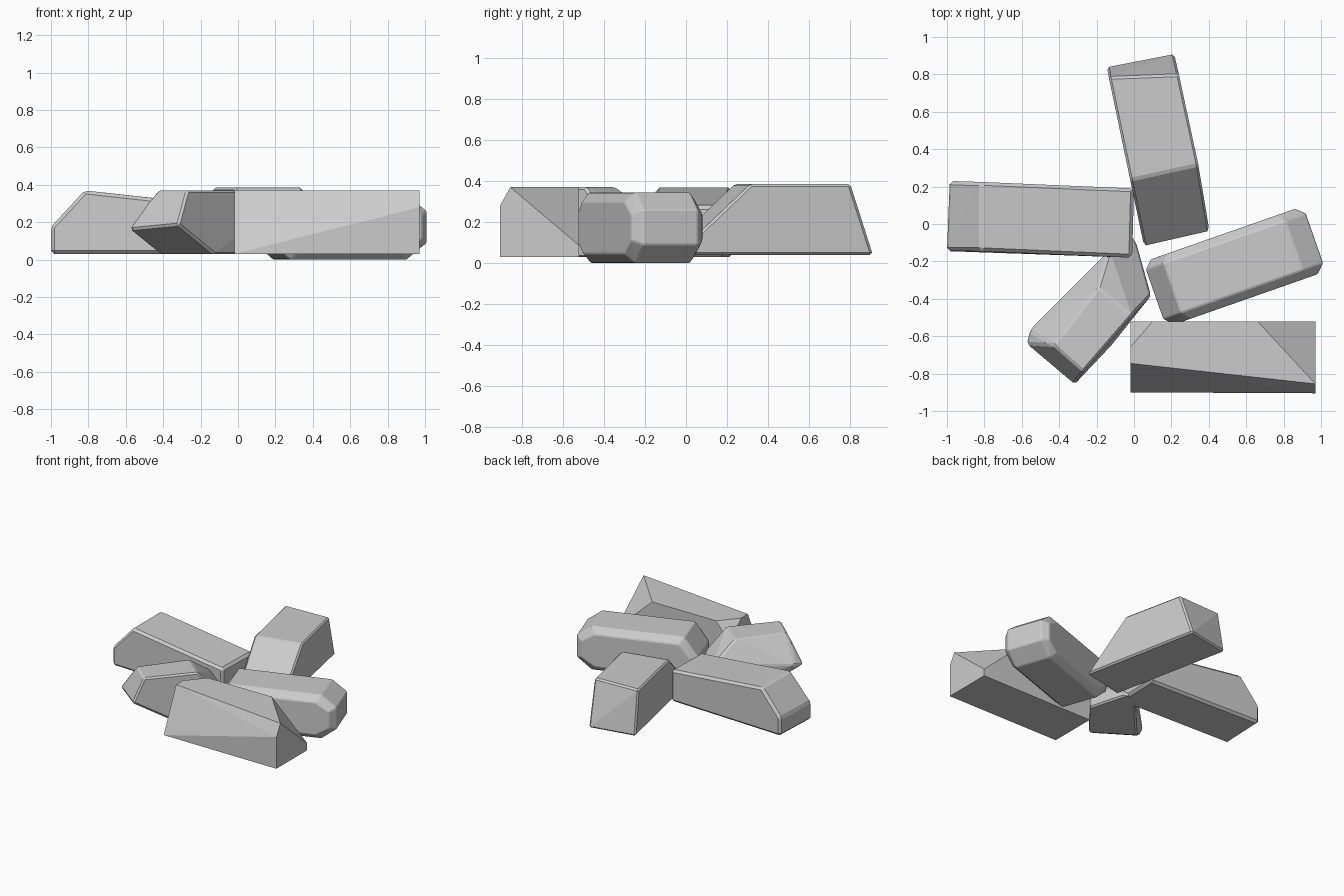
import bpy, bmesh
from math import radians
from mathutils import Matrix


def hull_rock(name, points, bevel=0.0, matrix=None):
    """Convex faceted stone from its corner points, edges lightly worn."""
    bm = bmesh.new()
    for p in points:
        bm.verts.new(p)
    res = bmesh.ops.convex_hull(bm, input=bm.verts[:])
    loose = [v for v in bm.verts if not v.link_faces]
    bmesh.ops.delete(bm, geom=loose, context='VERTS')
    bmesh.ops.dissolve_limit(bm, angle_limit=radians(3), verts=bm.verts[:], edges=bm.edges[:])
    bmesh.ops.recalc_face_normals(bm, faces=bm.faces[:])
    if matrix:
        bm.transform(matrix)
    me = bpy.data.meshes.new(name)
    bm.to_mesh(me)
    bm.free()
    ob = bpy.data.objects.new(name, me)
    bpy.context.collection.objects.link(ob)
    if bevel:
        mod = ob.modifiers.new("worn_edges", 'BEVEL')
        mod.width = bevel
        mod.segments = 1
        mod.limit_method = 'ANGLE'
        mod.angle_limit = radians(20)
    return ob


# Left stone: long block with a sloped outer end and falling top
hull_rock("left_stone", [
    (-1.0, -0.145, 0.03), (-1.0, -0.145, 0.175), (-0.82, -0.145, 0.37), (-0.01, -0.18, 0.28), (-0.01, -0.18, 0.03),
    (-0.985, 0.23, 0.03), (-0.985, 0.23, 0.175), (-0.82, 0.225, 0.37), (0.0, 0.19, 0.28), (0.0, 0.19, 0.03)], 0.018)

# Back stone: leaning outer end, long wedge toward the middle
hull_rock("back_stone", [
    (-0.145, 0.84, 0.04), (0.215, 0.91, 0.04), (0.405, -0.045, 0.04), (0.055, -0.125, 0.04),
    (-0.135, 0.785, 0.385), (0.24, 0.80, 0.385), (0.345, 0.315, 0.385), (-0.02, 0.235, 0.385)], 0.012)

# Right stone: eight-sided side profile with chamfered flanks
profile = [(-0.02, 0.11), (-0.02, 0.20), (0.08, 0.345), (0.77, 0.345),
           (0.885, 0.26), (0.885, 0.09), (0.77, 0.0), (0.11, 0.0)]
cu, cz, inset = 0.43, 0.17, 0.045
pts = []
for u, z in profile:
    pts += [(u, -0.53, z), (u, -0.25, z)]
    su = cu + (u - cu) * (1 - inset / 0.45)
    sz = cz + (z - cz) * (1 - inset / 0.17)
    pts += [(su, -0.578, sz), (su, -0.208, sz)]
hull_rock("right_stone", pts, 0.006, Matrix.Rotation(radians(19.3), 4, 'Z'))

# Front left stone: pointed outer end, sloped inner end
hull_rock("front_left_stone", [
    (-0.58, -0.64, 0.16), (-0.32, -0.86, 0.185), (-0.56, -0.57, 0.18),
    (-0.43, -0.65, 0.37), (-0.27, -0.79, 0.37), (-0.01, -0.49, 0.37), (-0.19, -0.34, 0.37),
    (-0.13, -0.14, 0.22), (0.0, -0.06, 0.03), (-0.13, -0.14, 0.03), (0.09, -0.385, 0.2), (0.09, -0.38, 0.03),
    (-0.42, -0.47, 0.03), (-0.13, -0.66, 0.03)], 0.012)

# Front stone: sharp-edged block with cut back corners
hull_rock("front_stone", [
    (-0.02, -0.90, 0.03), (0.97, -0.905, 0.03), (0.97, -0.52, 0.03), (-0.02, -0.52, 0.03),
    (0.97, -0.905, 0.28), (0.97, -0.855, 0.37), (-0.02, -0.745, 0.37),
    (0.66, -0.52, 0.37), (0.97, -0.52, 0.085),
    (-0.02, -0.66, 0.37), (0.10, -0.52, 0.37), (-0.02, -0.52, 0.22)])
